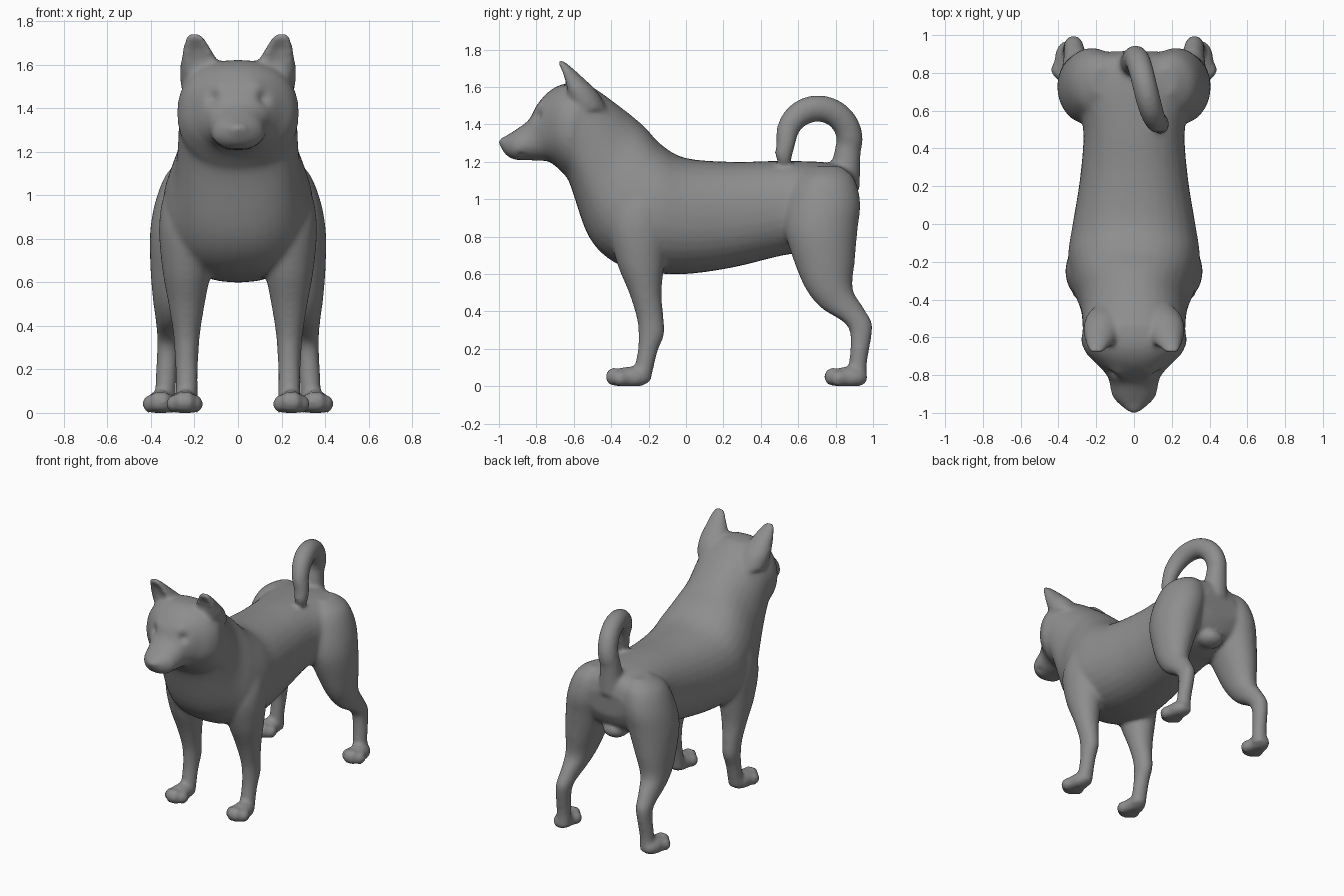
import bpy, bmesh, math
from mathutils import Vector, Matrix

if "Cube" in bpy.data.objects:
    bpy.data.objects.remove(bpy.data.objects["Cube"])

bm = bmesh.new()
SEG, STEPS = 32, 5


def spline(p0, p1, p2, p3, t):
    return [0.5 * (2 * b + (c - a) * t + (2 * a - 5 * b + 4 * c - d) * t * t
                   + (3 * b - a - 3 * c + d) * t ** 3)
            for a, b, c, d in zip(p0, p1, p2, p3)]


def power(v, e):
    return math.copysign(abs(v) ** e, v)


def loft(stations, side=1, e=1.0, narrow=lambda y: 0, hollow=lambda t: 0):
    """Skin smooth rings. Station: x centre, edge A (y, z), edge B (y, z), half width."""
    n, rows = len(stations), []
    for i in range(n - 1):
        pts = [stations[min(max(i + k, 0), n - 1)] for k in (-1, 0, 1, 2)]
        rows += [spline(*pts, j / STEPS) for j in range(STEPS)]
    rows.append(stations[-1])
    rings = []
    for i, (x, ya, za, yb, zb, w) in enumerate(rows):
        ring = []
        for j in range(SEG):
            a = 2 * math.pi * j / SEG
            u, v = power(math.cos(a), e), power(math.sin(a), e)
            u *= 1 - narrow(ya) * v
            v -= hollow(i / (len(rows) - 1)) * max(0, math.sin(a)) ** 4
            ring.append(bm.verts.new((side * (x + w * u),
                                      (ya + yb) / 2 + v * (ya - yb) / 2,
                                      max(0, (za + zb) / 2 + v * (za - zb) / 2))))
        rings.append(ring)
    faces = [bm.faces.new(rings[0]), bm.faces.new(rings[-1][::-1])]
    for r, q in zip(rings, rings[1:]):
        for j in range(SEG):
            k = (j + 1) % SEG
            faces.append(bm.faces.new((r[j], q[j], q[k], r[k])))
    bmesh.ops.recalc_face_normals(bm, faces=faces)


def ball(loc, size):
    m = Matrix.Translation(loc) @ Matrix.Diagonal((*size, 1))
    new = bmesh.ops.create_uvsphere(bm, u_segments=24, v_segments=16, radius=1, matrix=m)
    for v in new["verts"]:
        v.co.z = max(0, v.co.z)


def paw(x, y):
    # pad, then four toes, the outer ones lower and further back
    ball((x, y, 0.045), (0.066, 0.105, 0.06))
    for k in (-1.5, -0.5, 0.5, 1.5):
        ball((x + k * 0.036, y - 0.09 + 0.017 * k * k, 0.052 - 0.005 * k * k),
             (0.031, 0.045, 0.051 - 0.004 * k * k))


def upright(levels, x_at, side, **shape):
    """Loft level rings given as height, front y, back y, half width."""
    loft([(x_at(z), f, z, b, z, w) for z, f, b, w in levels], side, **shape)


# torso, neck, head and muzzle: back line (y, z), underline (y, z), half width
trunk = [(.915, 1.07, .905, .90, .15),
         (.875, 1.16, .85, .80, .265),
         (.75, 1.197, .72, .73, .325),
         (.50, 1.205, .52, .70, .27),
         (.25, 1.20, .25, .635, .285),
         (.00, 1.22, .00, .60, .325),
         (-.13, 1.29, -.20, .61, .348),
         (-.22, 1.385, -.38, .66, .328),
         (-.32, 1.47, -.52, .80, .285),
         (-.50, 1.60, -.62, 1.08, .272),
         (-.58, 1.62, -.66, 1.14, .28),
         (-.66, 1.615, -.715, 1.19, .25),
         (-.735, 1.575, -.75, 1.205, .195),
         (-.80, 1.50, -.80, 1.205, .145),
         (-.84, 1.425, -.85, 1.21, .128),
         (-.91, 1.372, -.91, 1.21, .115),
         (-.96, 1.34, -.955, 1.23, .075),
         (-.988, 1.32, -.982, 1.26, .035)]
loft([(0, *s) for s in trunk], e=0.88,
     narrow=lambda y: 0.14 * math.exp(-((y + 0.23) / 0.12) ** 2)
     + 0.12 * math.exp(-((y + 0.87) / 0.06) ** 2))
ball((0, -.967, 1.303), (.05, .036, .032))      # nose
ball((0, .80, .77), (.09, .085, .06))           # underside of rump

# tail curled along an arc, drifting sideways and dropping to the back
tail = [(0, .93, 1.05, .76, 1.11, .085)]
for i in range(13):
    t = i / 12
    a = math.radians(-18 + 202 * t)
    r = 0.071 - 0.018 * max(0, (t - 0.6) / 0.4) ** 1.5
    c, s = math.cos(a), math.sin(a)
    R = 0.17
    tail.append((0.135 * t ** 1.2, .705 + (R + r) * c, 1.315 + (R + r) * s,
                 .705 + (R - r) * c, 1.315 + (R - r) * s, r * 0.95))
tail += [(.14, .475, 1.24, .568, 1.23, .045), (.14, .497, 1.185, .555, 1.18, .028)]
loft(tail)

front_leg = [(1.13, -.29, -.18, .04), (1.0, -.36, -.12, .105), (.85, -.41, -.09, .127),
             (.66, -.37, -.115, .112), (.50, -.305, -.13, .084), (.37, -.265, -.12, .063),
             (.28, -.255, -.115, .056), (.18, -.26, -.153, .051), (.02, -.29, -.19, .053)]
hind_leg = [(1.175, .68, .83, .05), (1.11, .59, .90, .13), (.98, .54, .932, .158),
            (.83, .53, .917, .155), (.66, .58, .902, .124), (.52, .64, .892, .093),
            (.42, .72, .95, .068), (.34, .845, .995, .055), (.27, .878, .993, .05),
            (.12, .872, .968, .048), (.02, .872, .97, .05)]
ear = [(1.48, -.62, -.42, .11), (1.57, -.66, -.47, .10), (1.65, -.685, -.55, .072),
       (1.70, -.693, -.605, .054), (1.732, -.692, -.645, .036), (1.745, -.685, -.665, .018)]
for s in (1, -1):
    upright(front_leg, lambda z: 0.236, s)
    paw(s * .245, -.30)
    upright(hind_leg, lambda z: .335 - .12 * z ** 1.8, s)
    paw(s * .355, .868)
    # pricked ear, hollow in front
    upright(ear, lambda z: .15 + .2 * (z - 1.48), s,
            hollow=lambda t: 0.75 * math.sin(math.pi * t) ** 2)

raw = bpy.data.meshes.new("dog_parts")
bm.to_mesh(raw)
bm.free()
dog = bpy.data.objects.new("dog_body", raw)
bpy.context.collection.objects.link(dog)

# fuse the parts into one soft skin
remesh = dog.modifiers.new("fuse", 'REMESH')
remesh.mode = 'VOXEL'
remesh.voxel_size = 0.0125
soft = dog.modifiers.new("soften", 'SMOOTH')
soft.factor, soft.iterations = 0.5, 14
skin = bpy.data.meshes.new_from_object(dog.evaluated_get(bpy.context.evaluated_depsgraph_get()))
dog.modifiers.clear()
dog.data = skin
skin.name = "dog_skin"

# eye sockets, brows and mouth corners: centre, radius, push
dents = []
for s in (1, -1):
    dents += [(Vector((s * .115, -.79, 1.445)), .032, -.020),
              (Vector((s * .09, -.79, 1.50)), .04, .008),
              (Vector((s * .095, -.88, 1.24)), .022, -.008)]
moves = []
for v in skin.vertices:
    push = sum(amount * math.exp(-(v.co - c).length_squared / r ** 2)
               for c, r, amount in dents)
    moves.append(v.co + v.normal * push)
for v, co in zip(skin.vertices, moves):
    v.co = (co.x, co.y, max(0, co.z))

grey = bpy.data.materials.new("mid_grey")
grey.diffuse_color = (0.27, 0.27, 0.27, 1)
grey.use_nodes = True
grey.node_tree.nodes["Principled BSDF"].inputs["Base Color"].default_value = grey.diffuse_color
skin.materials.clear()
skin.materials.append(grey)
skin.shade_smooth()
